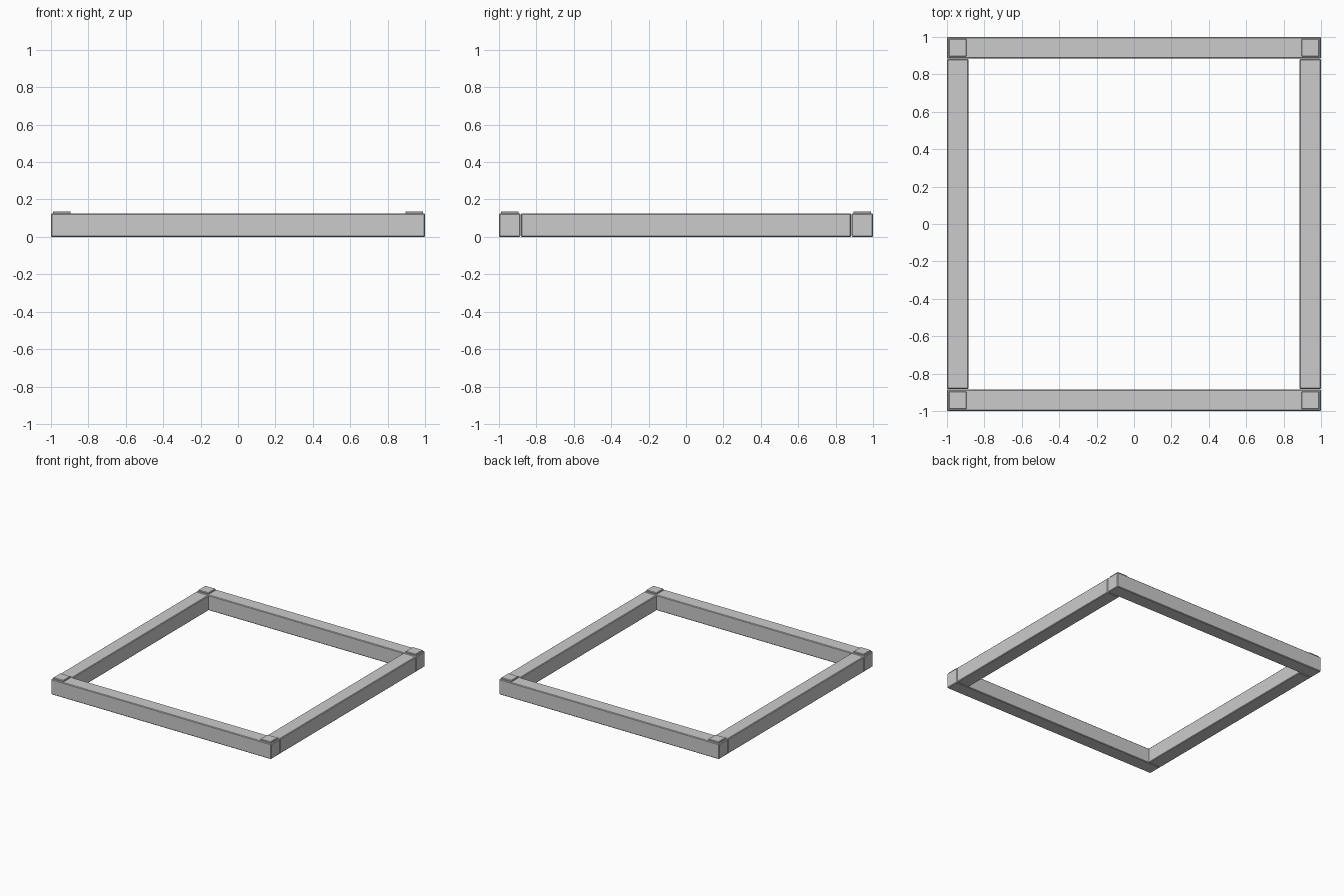
import bpy

if "Cube" in bpy.data.objects:
    bpy.data.objects.remove(bpy.data.objects["Cube"])


def box(name, lo, hi, bevel):
    """Box between two corners with a small chamfer."""
    bpy.ops.mesh.primitive_cube_add(size=1)
    ob = bpy.context.object
    ob.name = name
    for v in ob.data.vertices:
        v.co = [lo[i] if v.co[i] < 0 else hi[i] for i in range(3)]
    m = ob.modifiers.new("bevel", "BEVEL")
    m.width = bevel
    m.segments = 1
    return ob


W = 0.115       # beam width
H = 0.125       # beam height
J = 1 - W       # inner edge of the beams

# front and back beams run the full width
for name, s in (("front_beam", -1), ("back_beam", 1)):
    y0, y1 = sorted((s * J, s))
    box(name, (-1, y0, 0), (1, y1, H), 0.005)

# side beams fit between them
for name, s in (("left_beam", -1), ("right_beam", 1)):
    x0, x1 = sorted((s * J, s))
    box(name, (x0, -J + 0.002, 0), (x1, J - 0.002, H), 0.005)

# raised square pads on the corners
for sx in (-1, 1):
    for sy in (-1, 1):
        x0, x1 = sorted((sx * 0.895, sx * 0.99))
        y0, y1 = sorted((sy * 0.895, sy * 0.99))
        box("corner_pad", (x0, y0, H - 0.005), (x1, y1, H + 0.012), 0.004)
